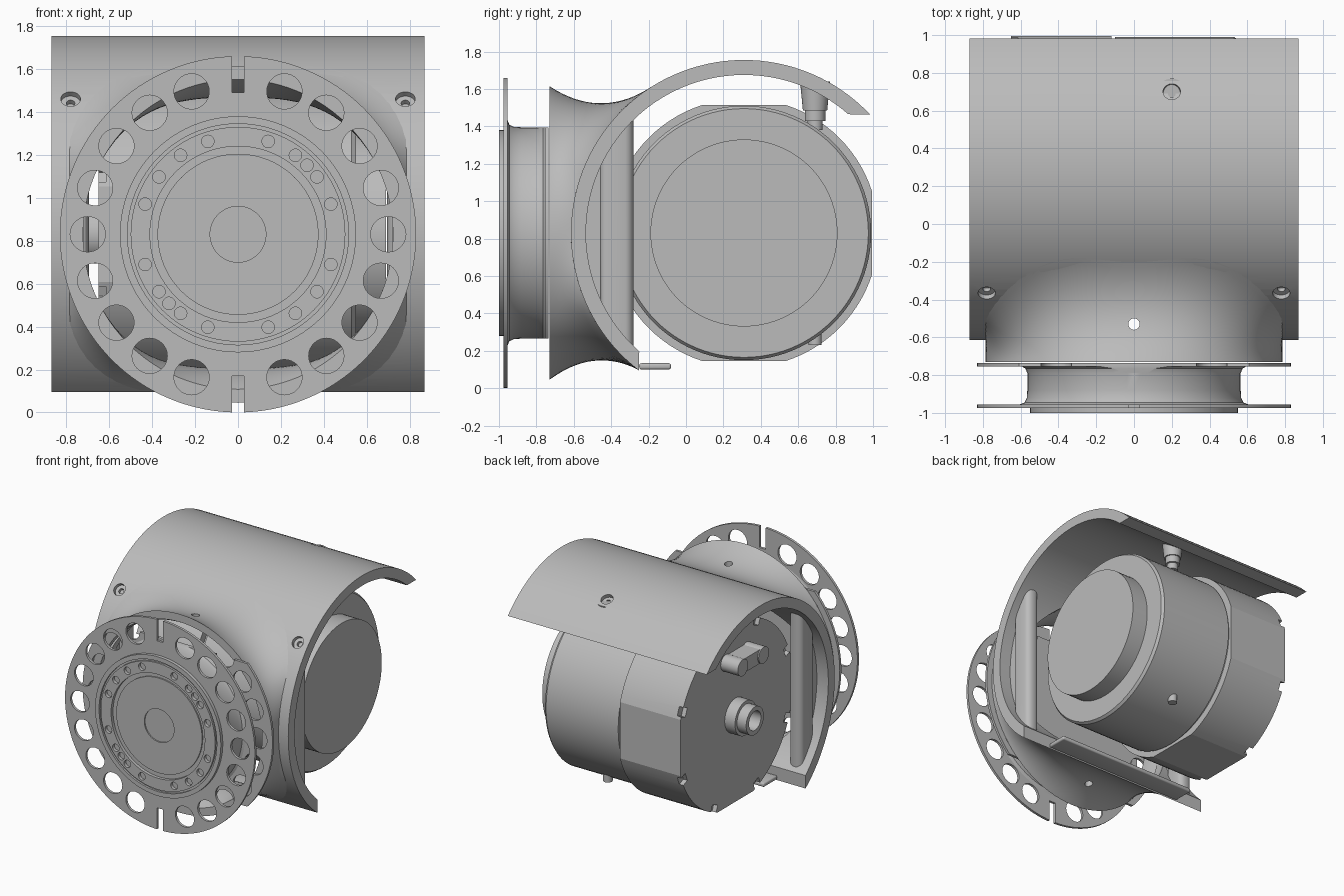
import bpy, bmesh
from math import sin, cos, pi, radians, sqrt
from mathutils import Matrix, Vector

if "Cube" in bpy.data.objects:
    bpy.data.objects.remove(bpy.data.objects["Cube"])

ZC = 0.83                       # shared height of both axes
MOTOR = Vector((0, 0.31, ZC))   # motor and shell axis runs along x here
FRONT = Vector((0, 0, ZC))      # hub axis runs along y here

grey = bpy.data.materials.new("metal_grey")
grey.use_nodes = True
grey.diffuse_color = (0.5, 0.5, 0.5, 1)
grey.node_tree.nodes["Principled BSDF"].inputs["Base Color"].default_value = (0.5, 0.5, 0.5, 1)


def finish(name, bm):
    bmesh.ops.remove_doubles(bm, verts=bm.verts, dist=1e-5)
    bmesh.ops.recalc_face_normals(bm, faces=bm.faces)
    mesh = bpy.data.meshes.new(name)
    bm.to_mesh(mesh)
    bm.free()
    obj = bpy.data.objects.new(name, mesh)
    bpy.context.collection.objects.link(obj)
    mesh.materials.append(grey)
    return obj


def activate(obj):
    bpy.ops.object.select_all(action="DESELECT")
    obj.select_set(True)
    bpy.context.view_layer.objects.active = obj


def smooth(obj, angle=30):
    activate(obj)
    bpy.ops.object.shade_smooth_by_angle(angle=radians(angle))
    return obj


def apply_mod(obj, kind, **settings):
    mod = obj.modifiers.new(kind, kind)
    for key, value in settings.items():
        setattr(mod, key, value)
    activate(obj)
    bpy.ops.object.modifier_apply(modifier=mod.name)


def cut(obj, cutter, operation="DIFFERENCE"):
    apply_mod(obj, "BOOLEAN", object=cutter, operation=operation, solver="EXACT")
    bpy.data.objects.remove(cutter)


def skin(name, strips, closed=False):
    """Join a closed loop of point strips into one surface."""
    bm = bmesh.new()
    rows = [[bm.verts.new(p) for p in strip] for strip in strips]
    count = len(rows[0])
    for i, a in enumerate(rows):
        b = rows[(i + 1) % len(rows)]
        for j in range(count if closed else count - 1):
            k = (j + 1) % count
            bm.faces.new((a[j], a[k], b[k], b[j]))
    return finish(name, bm)


def lathe(name, profile, axis, centre, steps=96):
    """Revolve (radius, height) points about the x, y or z axis."""
    strips = []
    for i in range(steps):
        a = 2 * pi * i / steps
        order = {"x": lambda u, v, h: (h, u, v), "y": lambda u, v, h: (u, h, v),
                 "z": lambda u, v, h: (u, v, h)}[axis]
        strips.append([centre + Vector(order(r * cos(a), r * sin(a), h)) for r, h in profile])
    return skin(name, strips)


def prism(name, outline, x0, x1):
    """Extrude a (y, z) outline along x."""
    bm = bmesh.new()
    face = bm.faces.new([bm.verts.new((x0, y, z)) for y, z in outline])
    made = bmesh.ops.extrude_face_region(bm, geom=[face])["geom"]
    bmesh.ops.translate(bm, vec=(x1 - x0, 0, 0),
                        verts=[v for v in made if isinstance(v, bmesh.types.BMVert)])
    bm.faces.new([bm.verts.new((x0, y, z)) for y, z in outline]) if face not in bm.faces else None
    return finish(name, bm)


def rods(name, items):
    """Several cylinders (start, end, radius) in one object."""
    bm = bmesh.new()
    for start, end, r in items:
        a, b = Vector(start), Vector(end)
        turn = (b - a).to_track_quat("Z", "Y").to_matrix().to_4x4()
        bmesh.ops.create_cone(bm, cap_ends=True, segments=32, radius1=r, radius2=r,
                              depth=(b - a).length,
                              matrix=Matrix.Translation((a + b) / 2) @ turn)
    return finish(name, bm)


def box(name, centre, size, bevel=0):
    bm = bmesh.new()
    bmesh.ops.create_cube(bm, size=1, matrix=Matrix.Translation(centre) @ Matrix.Diagonal((*size, 1)))
    obj = finish(name, bm)
    if bevel:
        apply_mod(obj, "BEVEL", width=bevel, segments=4)
    return obj


def on_ring(degrees, radius, y):
    a = radians(degrees)
    return (radius * sin(a), y, ZC + radius * cos(a))


def arc(r, start, end, n=64):
    angles = [radians(start + (end - start) * i / n) for i in range(n + 1)]
    return [(MOTOR.y + r * cos(a), ZC + r * sin(a)) for a in angles]


def radial(x, angle, r):
    return MOTOR + Vector((x, r * cos(radians(angle)), r * sin(radians(angle))))


# Curved shell around the motor, with countersunk screw holes
R_OUT, R_IN = 0.925, 0.845
shell = prism("curved_shell", arc(R_OUT, 43.3, 232.7) + arc(R_IN, 228.5, 48.7), -0.87, 0.87)
opening = lathe("opening", [(0, -1), (0.755, -1), (0.755, 0.1), (0, 0.1)], "y", FRONT)
for v in opening.data.vertices:
    v.co.z = ZC + (v.co.z - ZC) * 0.95
cut(shell, opening)
spots = [(-0.78, 137, 0.895), (0.78, 137, 0.895), (0.2, 65, 0.895)]
cut(shell, rods("sockets", [(radial(x, a, r), radial(x, a, 1), 0.046) for x, a, r in spots]))
cut(shell, rods("screw_holes", [(radial(x, a, 0.87), radial(x, a, 1), 0.02) for x, a, r in spots]))
smooth(shell)

# Flared collar that blends the front ring into the shell
STEPS, ROWS = 96, 16
strips = []
for i in range(STEPS):
    a = 2 * pi * i / STEPS
    spread = 1 + 0.2 * sin(2 * a) ** 2
    z_end = (0.77 if cos(a) > 0 else 0.73) * cos(a) * spread
    z_end = max(z_end, -0.73)
    y_end = MOTOR.y - sqrt(R_OUT ** 2 - z_end ** 2)
    p0 = Vector((0.785 * sin(a), -0.73, 0.785 * cos(a)))
    p1 = Vector((0.785 * sin(a), (y_end - 0.73) / 2, (0.785 - 0.175 * cos(a) ** 2) * cos(a)))
    p2 = Vector((min(0.785, 0.785 * abs(sin(a)) * spread) * (1 if sin(a) > 0 else -1), y_end, z_end))
    outer = []
    for j in range(ROWS + 1):
        t = j / ROWS
        outer.append(p0 * (1 - t) ** 2 + p1 * 2 * t * (1 - t) + p2 * t * t)
    inner = [Vector((p.x * 0.92, p.y, p.z * 0.92)) for p in reversed(outer)]
    strips.append([FRONT + p for p in outer + inner])
collar = skin("flared_collar", strips, closed=True)
cut(collar, rods("collar_holes", [((0, -0.53, -0.2), (0, -0.53, 2), 0.03)]))
smooth(collar, 40)

# Hub with recessed rings and small screw holes
hub = lathe("front_hub", [
    (0, -0.95), (0.13, -0.95), (0.13, -0.985), (0.375, -0.985), (0.375, -0.965), (0.41, -0.965),
    (0.41, -1), (0.5, -1), (0.5, -0.985), (0.515, -0.985), (0.515, -1), (0.55, -1), (0.55, -0.965),
    (0.61, -0.957), (0.58, -0.945), (0.567, -0.92), (0.565, -0.88), (0.565, -0.79), (0.575, -0.765),
    (0.61, -0.745), (0.61, -0.735), (0, -0.735)], "y", FRONT)
angles = [18, 36, 45, 54, 72, 108, 126, 144, 162]
angles += [a + 180 for a in angles]
cut(hub, rods("hub_holes", [(on_ring(a, 0.455, -1.1), on_ring(a, 0.455, -0.96), 0.029) for a in angles]))
for s in (-1, 1):
    cut(hub, box("hub_trim", (0, -0.77, ZC + s * 0.665), (2, 0.2, 0.2)))
smooth(hub)


# Perforated flanges: full round in front, trimmed top and bottom behind
def flange(name, y):
    disc = lathe(name, [(0, y - 0.01), (0.83, y - 0.01), (0.83, y + 0.01), (0, y + 0.01)], "y", FRONT, 128)
    holes = [(on_ring(18 * k, 0.7, y - 0.1), on_ring(18 * k, 0.7, y + 0.1), 0.082)
             for k in range(20) if k % 10]
    cut(disc, rods("flange_holes", holes))
    return disc


front_flange = flange("front_flange", -0.965)
for s in (-1, 1):
    cut(front_flange, box("slot", (0, -0.965, ZC + s * 0.765), (0.055, 0.2, 0.21)))
smooth(front_flange)
rear_flange = flange("rear_flange", -0.745)
cut(rear_flange, box("trim", (0, -0.745, ZC), (2, 0.2, 1.13)), "INTERSECT")
smooth(rear_flange)

# Upright columns with webs filling the shell curve, and the lower ledge
for name, s in (("left", 1), ("right", -1)):
    column = box(name + "_column", (s * 0.75, -0.37, ZC), (0.11, 0.18, 1.5), 0.045)
    cut(column, prism("shell_bore", arc(0.85, 0, 354, 59), -1, 1), "INTERSECT")
    smooth(column)
    smooth(prism(name + "_web", arc(0.85, 141, 219), s * 0.72, s * 0.77))
smooth(box("bottom_ledge", (0, -0.165, 0.117), (1.25, 0.17, 0.033), 0.012))

# Motor: round body with end cap
smooth(lathe("motor_body", [(0, -0.12), (0.66, -0.12), (0.66, -0.1), (0.68, -0.1), (0.68, 0.53),
                            (0.665, 0.55), (0, 0.55)], "x", MOTOR))
smooth(lathe("motor_end_cap", [(0, 0.54), (0.5, 0.54), (0.5, 0.69), (0, 0.69)], "x", MOTOR))

# Motor: gear housing, round with four flats and a notched rim
outline = []
for k in range(4):
    outline += arc(0.72, 90 * k + 18, 90 * k + 72, 14)
housing = prism("gear_housing", outline, -0.65, -0.12)
for k in range(8):
    notch = box("notch", (-0.65, 0.7, 0), (0.07, 0.07, 0.07))
    notch.data.transform(Matrix.Translation(MOTOR) @ Matrix.Rotation(radians(45 * k + 22.5), 4, "X"))
    cut(housing, notch)
smooth(housing, 12)

# Shaft bushing and cable connector on the housing face
smooth(lathe("shaft_bushing", [(0.075, -0.64), (0.075, -0.82), (0.11, -0.82), (0.11, -0.74),
                               (0.135, -0.74), (0.135, -0.64), (0.075, -0.64)], "x", MOTOR, 48))
box("cable_connector", (-0.715, 0.3, 1.29), (0.15, 0.26, 0.11))
smooth(rods("connector_lobes", [((-0.64, 0.3 + s * 0.13, 1.29), (-0.8, 0.3 + s * 0.13, 1.29), 0.065)
                                for s in (-1, 1)]))

# Spacer between shell and motor, and a screw under the motor
smooth(lathe("top_spacer", [(0, 1.38), (0.04, 1.38), (0.04, 1.43), (0.055, 1.43), (0.055, 1.485),
                            (0.065, 1.485), (0.08, 1.64), (0, 1.64)], "z", Vector((0.2, 0.69, 0)), 32))
smooth(rods("bottom_screw", [((0.2, 0.69, 0.23), (0.2, 0.69, 0.35), 0.035)]))
